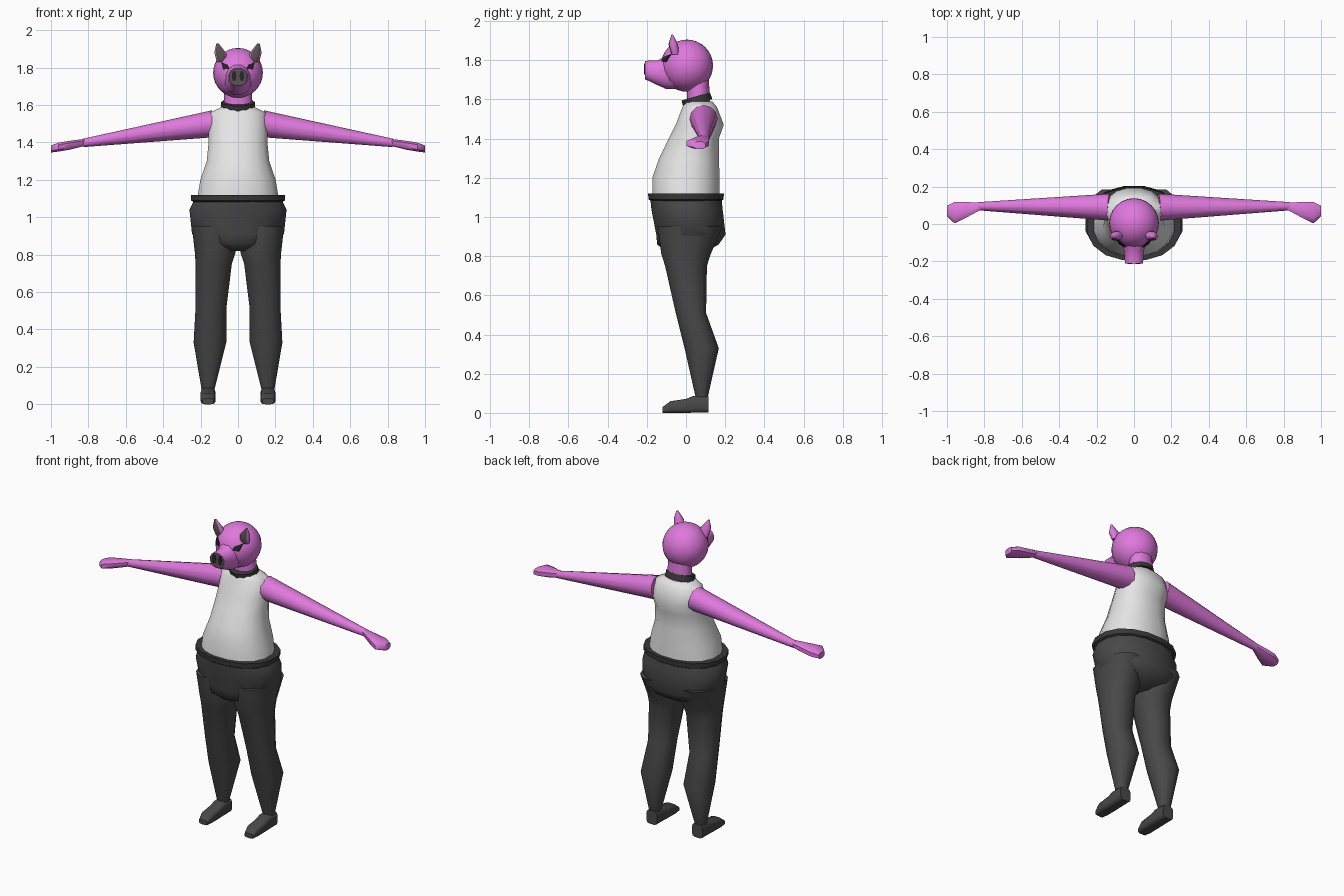
import bpy
import bmesh
from math import cos, sin, pi, radians, copysign
from mathutils import Vector, Matrix

cube = bpy.data.objects.get("Cube")
if cube:
    bpy.data.objects.remove(cube)


def material(name, red, green, blue):
    color = (red, green, blue, 1)
    mat = bpy.data.materials.new(name)
    mat.use_nodes = True
    mat.diffuse_color = color
    mat.node_tree.nodes["Principled BSDF"].inputs["Base Color"].default_value = color
    return mat


pink = material("pink_skin", .74, .19, .72)
white = material("white_cloth", .78, .78, .78)
charcoal = material("charcoal_cloth", .065, .065, .065)
trim = material("dark_trim", .04, .04, .04)
muzzle_grey = material("muzzle_grey", .11, .085, .09)
black = material("eye_black", .02, .02, .02)


def finish(bm, name, *mats):
    """Turn a bmesh into a smooth-shaded object that keeps its hard edges."""
    bmesh.ops.recalc_face_normals(bm, faces=bm.faces)
    mesh = bpy.data.meshes.new(name)
    if len(mats) > 1:
        for face in bm.faces:
            face.material_index = int(face.normal.y < -.8)
    bm.to_mesh(mesh)
    bm.free()
    for mat in mats:
        mesh.materials.append(mat)
    obj = bpy.data.objects.new(name, mesh)
    bpy.context.collection.objects.link(obj)
    bpy.ops.object.select_all(action="DESELECT")
    obj.select_set(True)
    bpy.context.view_layer.objects.active = obj
    bpy.ops.object.shade_smooth_by_angle(angle=radians(50))


def rounded(value, power):
    """Push a sine or cosine outwards, so that an ellipse becomes boxier."""
    return copysign(abs(value) ** power, value)


def loft(name, axis, rows, *mats, sides=12, power=.9, mirror=1):
    """Skin oval rings: position on the axis, centre on the other two axes, half sizes."""
    bm = bmesh.new()
    rings = []
    for pos, center_a, center_b, half_a, half_b in rows:
        ring = []
        for i in range(sides):
            turn = 2 * pi * (i + .5) / sides
            a = center_a + half_a * rounded(cos(turn), power)
            b = center_b + half_b * rounded(sin(turn), power)
            x, y, z = {"x": (pos, a, b), "y": (a, pos, b), "z": (a, b, pos)}[axis]
            ring.append(bm.verts.new((x * mirror, y, z)))
        rings.append(ring)
    for low, high in zip(rings, rings[1:]):
        for i in range(sides):
            bm.faces.new((low[i - 1], low[i], high[i], high[i - 1]))
    bm.faces.new(rings[0])
    bm.faces.new(rings[-1])
    finish(bm, name, *mats)


def taper(name, start, end, start_radius, end_radius, mat, squash=1):
    """Tapered cylinder between two points, with its width scaled by squash."""
    start, end = Vector(start), Vector(end)
    span = end - start
    turn = span.to_track_quat("Z", "Y").to_matrix().to_4x4()
    place = Matrix.Translation((start + end) / 2) @ turn @ Matrix.Diagonal((squash, 1, 1, 1))
    bm = bmesh.new()
    bmesh.ops.create_cone(bm, cap_ends=True, segments=12, radius1=start_radius,
                          radius2=end_radius, depth=span.length, matrix=place)
    finish(bm, name, mat)


# Torso
loft("shirt", "z", [
    (1.05, 0, 0, .23, .175),
    (1.2, 0, 0, .205, .175),
    (1.3, 0, .015, .17, .155),
    (1.4, 0, .04, .16, .13),
    (1.47, 0, .07, .16, .125),
    (1.56, 0, .07, .15, .09),
    (1.59, 0, .065, .09, .07)], white, sides=16)
taper("collar", (0, .06, 1.58), (0, .05, 1.615), .077, .075, trim, squash=1.2)
taper("neck", (0, .065, 1.57), (0, .06, 1.72), .06, .055, pink, squash=1.3)

# Trousers
loft("trouser_hips", "z", [
    (1.09, 0, 0, .24, .185),
    (1.04, 0, .005, .264, .185),
    (.91, 0, .025, .25, .18),
    (.86, 0, .01, .19, .16),
    (.82, 0, 0, .08, .1)], charcoal, sides=16)
loft("waistband", "z", [
    (z, 0, 0, .24 + flare, .18 + flare)
    for z, flare in ((1.08, 0), (1.09, .015), (1.12, .017))], trim, sides=16)

# Head, with the snout ending in a flat disc
head_center, head_radius = Vector((0, .005, 1.772)), .133
bm = bmesh.new()
bmesh.ops.create_uvsphere(bm, u_segments=24, v_segments=16, radius=head_radius,
                          matrix=Matrix.Translation(head_center))
finish(bm, "head", pink)
loft("snout", "y", [
    (-.03, 0, 1.75, .085, .1),
    (-.1, 0, 1.74, .07, .09),
    (-.14, 0, 1.735, .055, .067),
    (-.21, 0, 1.75, .05, .048)], pink, muzzle_grey)


def eye(name, mirror):
    """Slanted thin plate laid on the curve of the head."""
    bm = bmesh.new()
    corners = []
    for x, z in ((.045, 1.795), (.055, 1.815), (.09, 1.83), (.08, 1.79)):
        flat = Vector((x * mirror, 0, z - head_center.z))
        flat.y = -(head_radius ** 2 - flat.length_squared) ** .5
        corners.append(bm.verts.new(head_center + flat))
    face = bm.faces.new(corners)
    lifted = bmesh.ops.extrude_face_region(bm, geom=[face])["geom"]
    for vert in lifted:
        if isinstance(vert, bmesh.types.BMVert):
            vert.co.y -= .009
    finish(bm, name, black)


# Paired parts
for label, mirror in (("left", 1), ("right", -1)):
    eye(label + "_eye", mirror)
    taper(label + "_nostril", (mirror * .021, -.208, 1.755), (mirror * .021, -.214, 1.755),
          .028, .028, black, squash=.45)
    # Ear with a dark hollow on its front
    loft(label + "_ear", "z", [
        (1.83, .085, -.055, .03, .02),
        (1.88, .095, -.065, .032, .025),
        (1.93, .11, -.07, .006, .005)], pink, muzzle_grey, mirror=mirror)
    taper(label + "_arm", (mirror * .13, .09, 1.5), (mirror * .83, .095, 1.397),
          .072, .022, pink)
    loft(label + "_hand", "x", [
        (.82, .095, 1.4, .02, .02),
        (.9, .075, 1.385, .045, .025),
        (.96, .06, 1.375, .06, .025),
        (1, .07, 1.365, .03, .02)], pink, sides=8, power=.7, mirror=mirror)
    loft(label + "_trouser_leg", "z", [
        (.95, .14, .02, .11, .17),
        (.81, .122, 0, .112, .13),
        (.75, .13, 0, .1, .11),
        (.51, .145, .025, .085, .08),
        (.33, .15, .08, .09, .09),
        (.08, .16, .08, .036, .032)], charcoal, mirror=mirror)
    loft(label + "_shoe", "y", [
        (.115, .16, .043, .038, .043),
        (.04, .16, .044, .04, .044),
        (0, .16, .036, .04, .036),
        (-.08, .16, .03, .04, .03),
        (-.12, .16, .015, .03, .015)], charcoal, power=.5, mirror=mirror)
